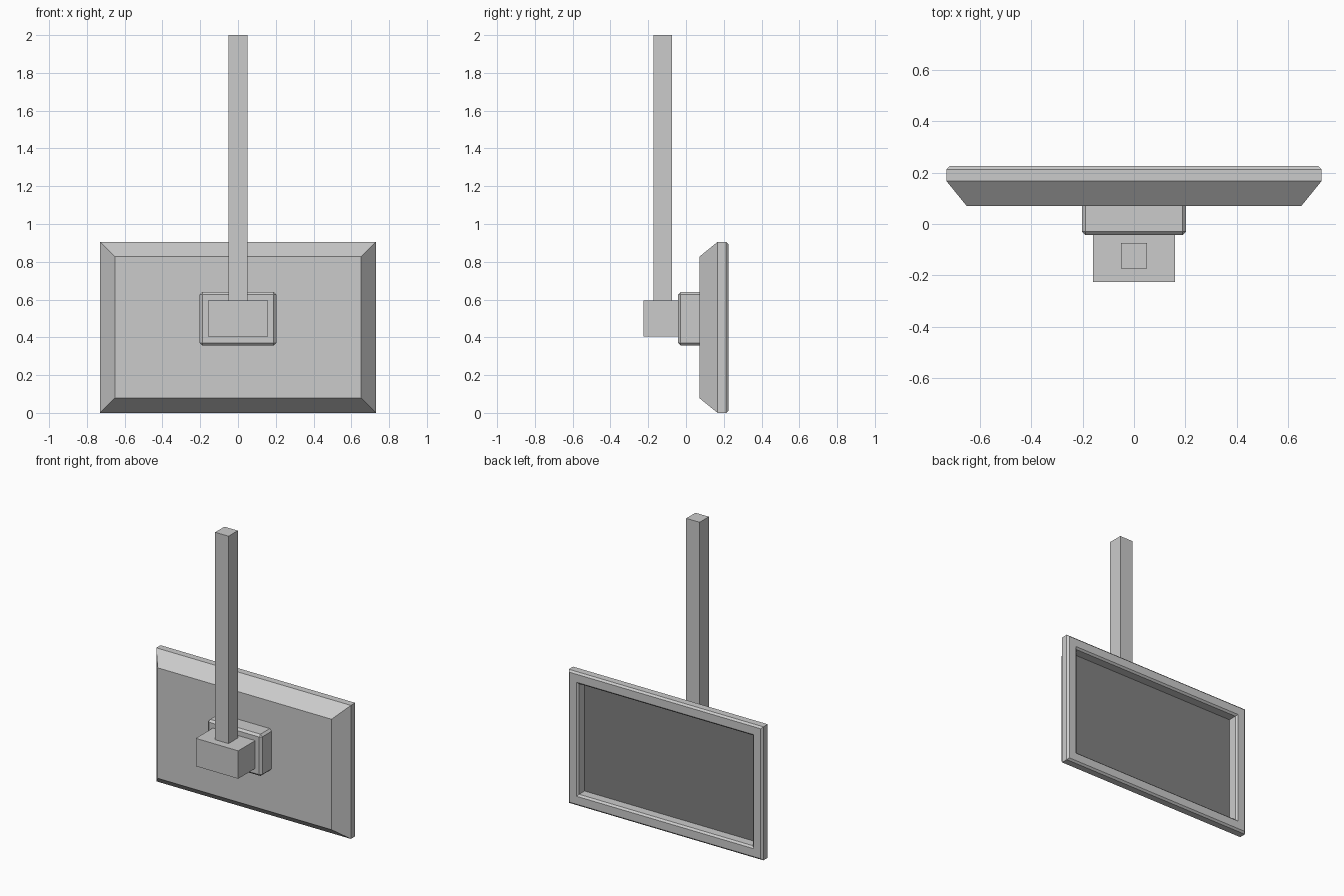
import bpy, bmesh

if "Cube" in bpy.data.objects:
    bpy.data.objects.remove(bpy.data.objects["Cube"])

Z_MID = 0.4525          # height of the display's centre
HALF_W, HALF_H = 0.73, 0.4525


def finish(name, bm):
    bmesh.ops.recalc_face_normals(bm, faces=bm.faces)
    mesh = bpy.data.meshes.new(name)
    bm.to_mesh(mesh)
    bm.free()
    ob = bpy.data.objects.new(name, mesh)
    bpy.context.collection.objects.link(ob)
    return ob


def box(name, lo, hi, bevel=0):
    bm = bmesh.new()
    bmesh.ops.create_cube(bm, size=1)
    for v in bm.verts:
        v.co = [(a + b) / 2 + c * (b - a) for a, b, c in zip(lo, hi, v.co)]
    if bevel:
        bmesh.ops.bevel(bm, geom=bm.edges[:], offset=bevel, segments=1,
                        profile=0.5, affect='EDGES')
    return finish(name, bm)


def display(name, profile):
    """Nested rectangular rings, each (inset from outline, y), capped at both ends."""
    bm = bmesh.new()
    rings = []
    for inset, y in profile:
        w, h = HALF_W - inset, HALF_H - inset
        rings.append([bm.verts.new((sx * w, y, Z_MID + sz * h))
                      for sx, sz in ((-1, -1), (1, -1), (1, 1), (-1, 1))])
    for a, b in zip(rings, rings[1:]):
        for i in range(4):
            j = (i + 1) % 4
            bm.faces.new((a[i], a[j], b[j], b[i]))
    bm.faces.new(rings[0])
    screen = bm.faces.new(rings[-1])
    screen.material_index = 1
    return finish(name, bm)


# Display: tapered casing, chamfered bezel and recessed screen
tv = display("display_casing", [
    (0.078, 0.071), (0.0, 0.167), (0.0, 0.213), (0.012, 0.225),
    (0.066, 0.225), (0.078, 0.213), (0.078, 0.155)])
for label, shade in (("casing_grey", 0.8), ("screen_dark", 0.22)):
    mat = bpy.data.materials.new(label)
    mat.diffuse_color = (shade, shade, shade, 1)
    mat.use_nodes = True
    mat.node_tree.nodes["Principled BSDF"].inputs["Base Color"].default_value = mat.diffuse_color
    tv.data.materials.append(mat)

# Chamfered mounting plate behind the casing
box("mount_plate", (-0.203, -0.043, 0.357), (0.203, 0.085, 0.64), 0.014)

# Bracket block joining plate and pole
box("bracket_block", (-0.159, -0.225, 0.405), (0.159, -0.043, 0.594))

# Ceiling pole
box("ceiling_pole", (-0.05, -0.173, 0.594), (0.05, -0.074, 2.0))
